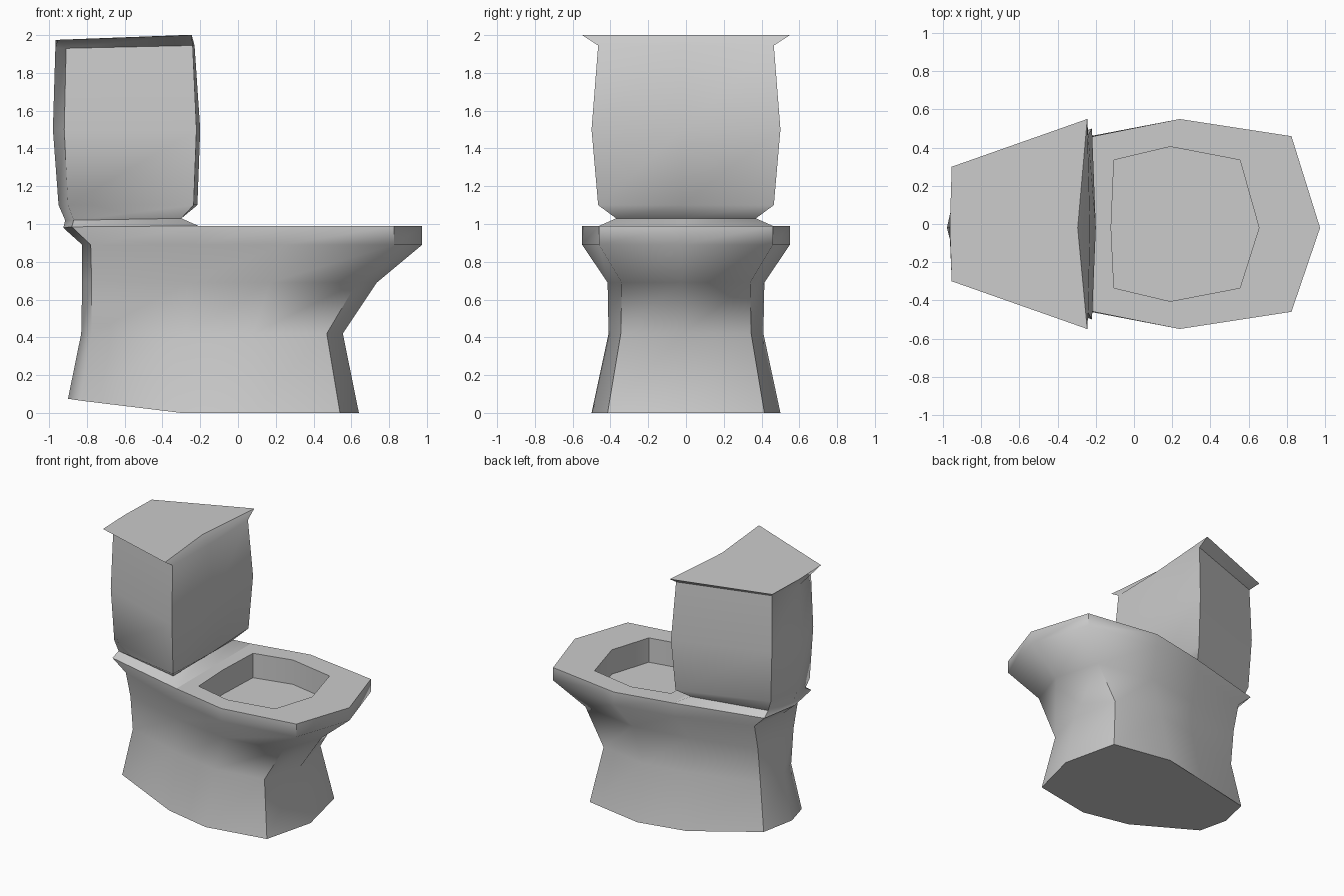
import bpy
import bmesh
import math

if "Cube" in bpy.data.objects:
    bpy.data.objects.remove(bpy.data.objects["Cube"])

MID_Y = -0.02  # the centre-line vertices sit slightly toward the front


def ring(z, half):
    """Closed loop from a half outline (x, y[, own z]); the ends lie on the centre line."""
    pts = [(p[0], p[1], p[2] if len(p) > 2 else z) for p in half]
    a, b = pts[0], pts[-1]
    inner = pts[1:-1]
    return ([(a[0], MID_Y, a[2])] + inner + [(b[0], MID_Y, b[2])]
            + [(x, -y, h) for x, y, h in reversed(inner)])


def loft(name, rings, cap_start=False, cap_end=False):
    """Skin a list of rings and shade it smooth, keeping hard edges."""
    bm = bmesh.new()
    loops = [[bm.verts.new(p) for p in ring(z, half)] for z, half in rings]
    for lo, hi in zip(loops, loops[1:]):
        n = len(lo)
        for i in range(n):
            j = (i + 1) % n
            bm.faces.new((lo[i], lo[j], hi[j], hi[i]))
    if cap_start:
        bm.faces.new(loops[0][::-1])
    if cap_end:
        bm.faces.new(loops[-1])
    mesh = bpy.data.meshes.new(name)
    bm.to_mesh(mesh)
    bm.free()
    obj = bpy.data.objects.new(name, mesh)
    bpy.context.collection.objects.link(obj)
    bpy.ops.object.select_all(action='DESELECT')
    obj.select_set(True)
    bpy.context.view_layer.objects.active = obj
    bpy.ops.object.shade_smooth_by_angle(angle=math.radians(55))
    return obj


# pedestal: ten-sided, waisted, with the heel lifted off the floor at the back
rim_front = [(0.975, 0), (0.825, 0.46), (0.24, 0.55), (-0.21, 0.46)]
rim_back = [(-0.88, 0.29, 0.985), (-0.925, 0, 0.98)]
loft("pedestal", [
    (0.00, [(0.64, 0), (0.54, 0.415), (0.07, 0.50), (-0.30, 0.42),
            (-0.835, 0.235, 0.065), (-0.90, 0, 0.075)]),
    (0.42, [(0.555, 0), (0.47, 0.345), (0.08, 0.41), (-0.27, 0.345),
            (-0.775, 0.19), (-0.83, 0)]),
    (0.69, [(0.735, 0), (0.63, 0.34), (0.17, 0.415), (-0.27, 0.345),
            (-0.775, 0.22), (-0.825, 0)]),
    (0.89, [(0.975, 0), (0.825, 0.46), (0.24, 0.55), (-0.23, 0.46),
            (-0.78, 0.27), (-0.825, 0)]),
    (0.99, rim_front + rim_back),
], cap_start=True)

# rim and bowl recess: flat rim stepping down to the bowl floor
hole = [(0.655, 0), (0.555, 0.335), (0.19, 0.405), (-0.105, 0.335), (-0.12, 0)]
loft("bowl", [
    (0.99, rim_front + [(-0.21, 0)]),
    (0.99, hole),
    (0.80, hole),
], cap_end=True)

# tank: narrow neck, bulging body and a flared lid with a dipped front edge
loft("tank", [
    (0.99, [(-0.21, 0), (-0.21, 0.46)] + rim_back),
    (1.03, [(-0.30, 0), (-0.30, 0.37), (-0.87, 0.23, 1.02), (-0.915, 0, 1.02)]),
    (1.10, [(-0.215, 0), (-0.235, 0.465), (-0.90, 0.24), (-0.95, 0)]),
    (1.50, [(-0.20, 0), (-0.22, 0.50), (-0.92, 0.255), (-0.98, 0)]),
    (1.945, [(-0.23, 0), (-0.24, 0.465), (-0.91, 0.24, 1.93), (-0.967, 0, 1.93)]),
    (2.00, [(-0.295, 0), (-0.245, 0.55), (-0.955, 0.30, 1.975), (-0.965, 0, 1.975)]),
], cap_end=True)
